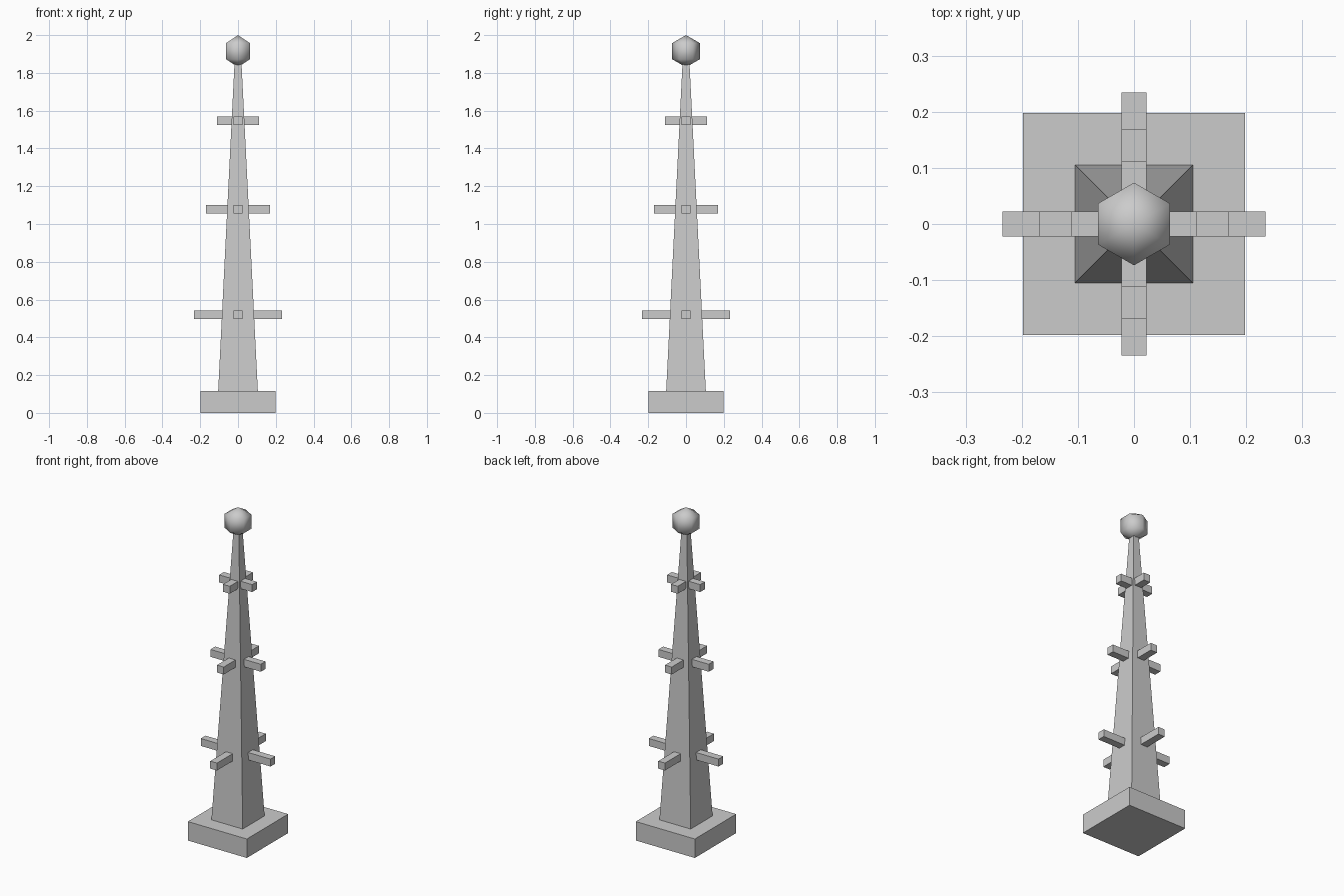
import bpy, bmesh, math
from mathutils import Matrix

if "Cube" in bpy.data.objects:
    bpy.data.objects.remove(bpy.data.objects["Cube"])

grey = bpy.data.materials.new("stone_grey")
grey.diffuse_color = (0.6, 0.6, 0.6, 1)
grey.use_nodes = True
grey.node_tree.nodes["Principled BSDF"].inputs["Base Color"].default_value = grey.diffuse_color


def add_object(name, bm, smooth=False):
    bmesh.ops.recalc_face_normals(bm, faces=bm.faces)
    for f in bm.faces:
        f.smooth = smooth
    mesh = bpy.data.meshes.new(name)
    bm.to_mesh(mesh)
    bm.free()
    mesh.materials.append(grey)
    obj = bpy.data.objects.new(name, mesh)
    bpy.context.collection.objects.link(obj)
    return obj


def tapered_block(name, z0, z1, half0, half1):
    """Square block whose half width runs from half0 to half1."""
    bm = bmesh.new()
    bmesh.ops.create_cube(bm, size=2)
    for v in bm.verts:
        half, z = (half1, z1) if v.co.z > 0 else (half0, z0)
        v.co = (v.co.x * half, v.co.y * half, z)
    return add_object(name, bm)


# Base slab and tapering column
BASE_TOP, COL_TOP, COL_BOTTOM_HALF, COL_TOP_HALF = 0.115, 1.86, 0.105, 0.018
tapered_block("base", 0, BASE_TOP, 0.198, 0.198)
tapered_block("column", BASE_TOP, COL_TOP, COL_BOTTOM_HALF, COL_TOP_HALF)

# Three tiers of four pegs: (height, reach from the axis)
PEG = 0.045
for tier, (z, reach) in enumerate([(0.52, 0.234), (1.078, 0.169), (1.546, 0.111)], 1):
    t = (z - BASE_TOP) / (COL_TOP - BASE_TOP)
    inner = COL_BOTTOM_HALF + t * (COL_TOP_HALF - COL_BOTTOM_HALF) - 0.008
    for side in range(4):
        bm = bmesh.new()
        m = (Matrix.Rotation(side * math.pi / 2, 4, 'Z')
             @ Matrix.Translation(((inner + reach) / 2, 0, z))
             @ Matrix.Diagonal((reach - inner, PEG, PEG, 1)))
        bmesh.ops.create_cube(bm, size=1, matrix=m)
        add_object(f"peg_tier{tier}_{side + 1}", bm)

# Low-poly, smooth shaded ball on top
bm = bmesh.new()
bmesh.ops.create_uvsphere(bm, u_segments=6, v_segments=3, radius=0.085,
                          matrix=Matrix.Translation((0, 0, 1.915)))
add_object("top_ball", bm, smooth=True)
